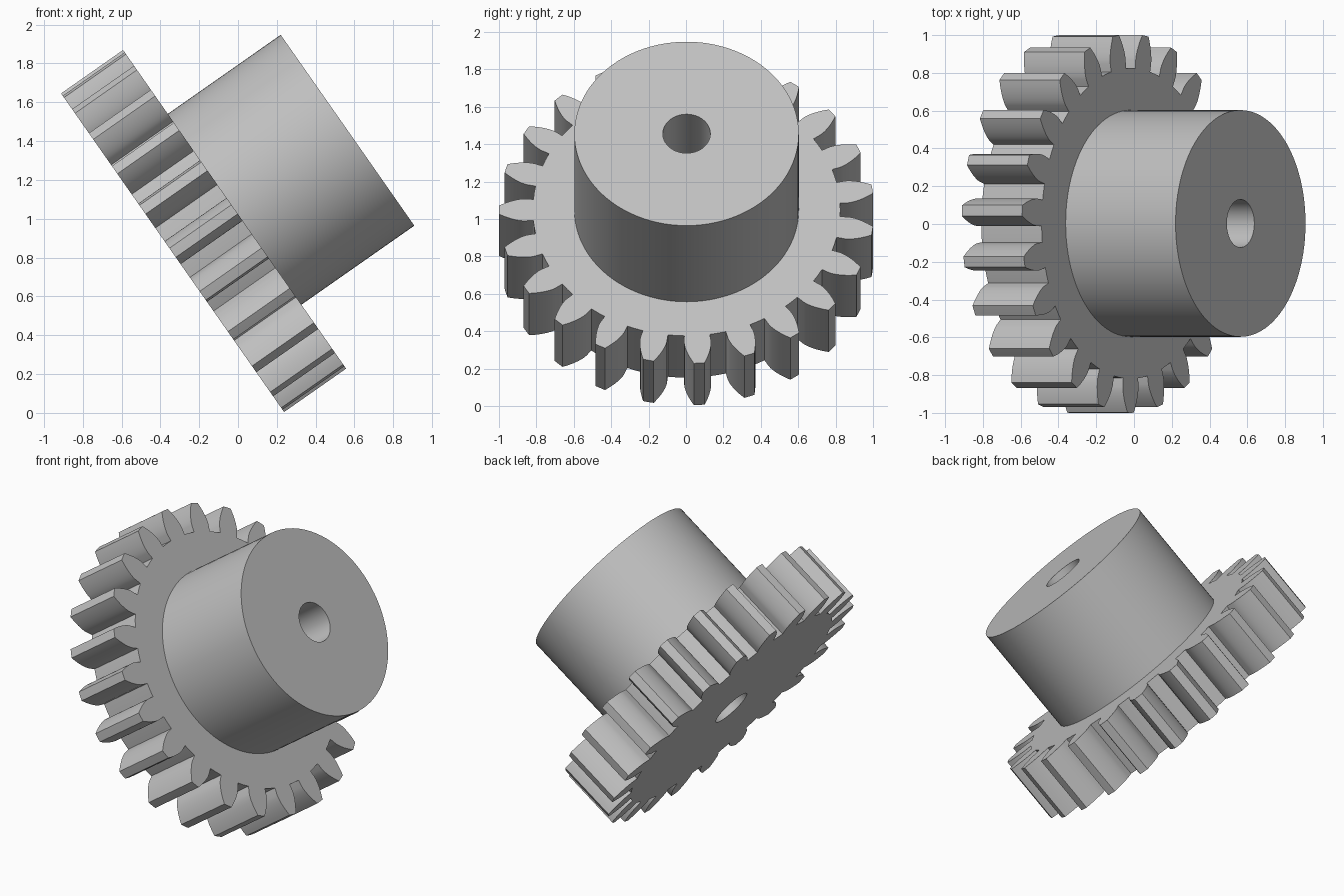
import bpy
import bmesh
from math import pi, sin, cos, tan, acos, radians

cube = bpy.data.objects.get("Cube")
if cube:
    bpy.data.objects.remove(cube, do_unlink=True)

TEETH = 23
MODULE = 0.0802
PITCH_R = MODULE * TEETH / 2
TIP_R = PITCH_R + MODULE
ROOT_R = PITCH_R - 1.25 * MODULE
PRESSURE = radians(20)
BASE_R = PITCH_R * cos(PRESSURE)
GEAR_H, HUB_H = 0.39, 0.71
HUB_R, BORE_R = 0.6, 0.127

steel = bpy.data.materials.new("plain grey")
steel.use_nodes = True
GREY = (0.53, 0.53, 0.53, 1)
steel.diffuse_color = GREY
steel.node_tree.nodes["Principled BSDF"].inputs["Base Color"].default_value = GREY


def polar(r, a):
    return (r * cos(a), r * sin(a))


def circle(r, n=96):
    return [polar(r, 2 * pi * i / n) for i in range(n)]


def half_angle(r):
    """Half the angular width of an involute tooth at radius r."""
    inv = lambda a: tan(a) - a
    pressure = acos(min(1, BASE_R / r))
    return pi / (2 * TEETH) + inv(PRESSURE) - inv(pressure)


def gear_outline(steps=8):
    radii = [ROOT_R] + [BASE_R + (TIP_R - BASE_R) * i / steps for i in range(steps + 1)]
    flank = [(r, half_angle(max(r, BASE_R))) for r in radii]
    pitch = 2 * pi / TEETH
    pts = []
    for k in range(TEETH):
        mid = -pi / 2 + k * pitch
        pts += [polar(r, mid - a) for r, a in flank]
        pts.append(polar(TIP_R, mid))
        pts += [polar(r, mid + a) for r, a in reversed(flank)]
        pts.append(polar(ROOT_R, mid + pitch / 2))
    return pts


def bored_solid(name, outline, z, height):
    """Extrude an outline with the bore left open through it."""
    bm = bmesh.new()
    edges = []
    for loop in (outline, circle(BORE_R)):
        vs = [bm.verts.new((x, y, z)) for x, y in loop]
        edges += [bm.edges.new((v, vs[i - 1])) for i, v in enumerate(vs)]
    bmesh.ops.triangle_fill(bm, edges=edges, use_beauty=True, normal=(0, 0, 1))
    ext = bmesh.ops.extrude_face_region(bm, geom=bm.faces[:], use_keep_orig=True)
    top = [g for g in ext["geom"] if isinstance(g, bmesh.types.BMVert)]
    bmesh.ops.translate(bm, verts=top, vec=(0, 0, height))
    bmesh.ops.recalc_face_normals(bm, faces=bm.faces[:])
    mesh = bpy.data.meshes.new(name)
    bm.to_mesh(mesh)
    bm.free()
    mesh.materials.append(steel)
    obj = bpy.data.objects.new(name, mesh)
    bpy.context.collection.objects.link(obj)
    # Tilt the axle so the hub points up toward +x
    obj.location = (-0.337, 0.003, 0.825)
    obj.rotation_euler = (0, radians(55), 0)
    return obj


# Toothed wheel and the plain hub on its face
parts = [
    bored_solid("toothed_wheel", gear_outline(), 0, GEAR_H),
    bored_solid("hub", circle(HUB_R), GEAR_H, HUB_H),
]

bpy.ops.object.select_all(action='DESELECT')
for obj in parts:
    obj.select_set(True)
bpy.context.view_layer.objects.active = parts[0]
bpy.ops.object.shade_smooth_by_angle(angle=radians(25))
